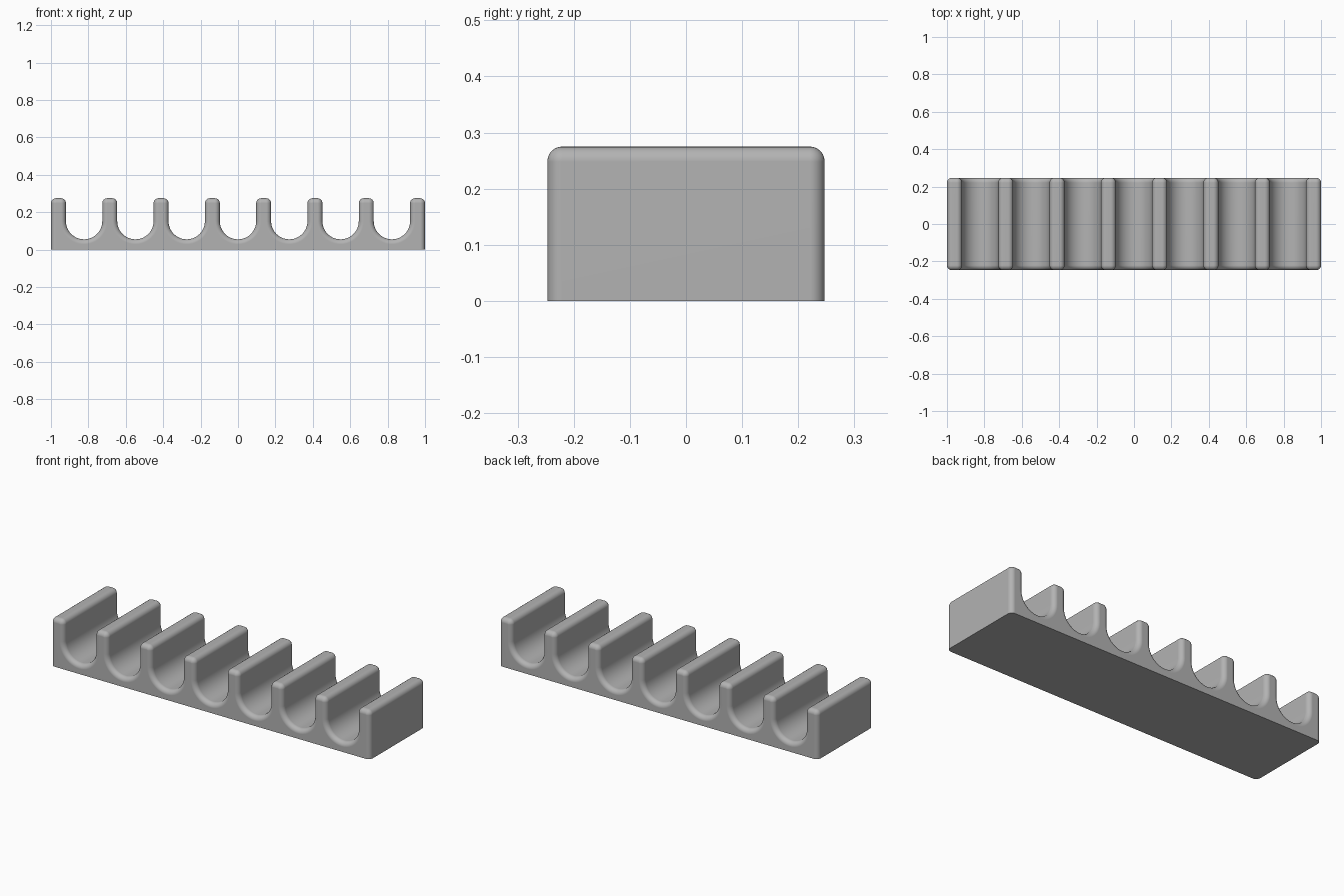
import bpy, bmesh, math

if "Cube" in bpy.data.objects:
    bpy.data.objects.remove(bpy.data.objects["Cube"])

TEETH, HALF_W, HEIGHT, HALF_D = 8, 0.04, 0.275, 0.247
FILLET, CORNER = 0.026, 0.027
PITCH = (2 - 2 * HALF_W) / (TEETH - 1)
SLOT_R = PITCH / 2 - HALF_W
SLOT_Z = 0.055 + SLOT_R


def arc(cx, cz, r, a0, a1, n):
    """Points on an arc, angles in degrees."""
    return [(cx + r * math.cos(math.radians(a0 + (a1 - a0) * i / n)),
             cz + r * math.sin(math.radians(a0 + (a1 - a0) * i / n))) for i in range(n + 1)]


def profile(d):
    """Comb outline shrunk inward by d, with the flat base kept at z = 0."""
    pts = [(-1 + d, 0)]
    for i in range(TEETH):
        x = -1 + HALF_W + i * PITCH
        r, flat = CORNER - d, HALF_W - CORNER
        # rounded tooth top
        pts += arc(x - flat, HEIGHT - CORNER, r, 180, 90, 6)
        pts += arc(x + flat, HEIGHT - CORNER, r, 90, 0, 6)
        # round-bottomed slot
        if i < TEETH - 1:
            pts += arc(x + PITCH / 2, SLOT_Z, SLOT_R + d, 180, 360, 24)
    return pts + [(1 - d, 0)]


# Stations along the depth: filleted front, straight middle, filleted back
steps = [math.radians(90 * i / 6) for i in range(7)]
front = [(-HALF_D + FILLET * (1 - math.sin(a)), FILLET * (1 - math.cos(a))) for a in reversed(steps)]
stations = [(y, d) for y, d in reversed(front)]
stations = sorted(stations + [(-y, d) for y, d in stations])

bm = bmesh.new()
rings = [[bm.verts.new((x, y, z)) for x, z in profile(d)] for y, d in stations]
for a, b in zip(rings, rings[1:]):
    for i in range(len(a)):
        j = (i + 1) % len(a)
        bm.faces.new((a[i], a[j], b[j], b[i]))
bm.faces.new(rings[0])
bm.faces.new(rings[-1])
bmesh.ops.recalc_face_normals(bm, faces=bm.faces[:])

mesh = bpy.data.meshes.new("slotted_rack")
bm.to_mesh(mesh)
bm.free()
rack = bpy.data.objects.new("slotted_rack", mesh)
bpy.context.collection.objects.link(rack)

grey = bpy.data.materials.new("light grey")
grey.diffuse_color = (0.45, 0.45, 0.45, 1)
grey.use_nodes = True
grey.node_tree.nodes["Principled BSDF"].inputs["Base Color"].default_value = grey.diffuse_color
mesh.materials.append(grey)

# Smooth fillets, crisp base edge
bpy.context.view_layer.objects.active = rack
rack.select_set(True)
bpy.ops.object.shade_smooth_by_angle(angle=math.radians(35))
weighted = rack.modifiers.new("weighted_normals", 'WEIGHTED_NORMAL')
weighted.keep_sharp = True
